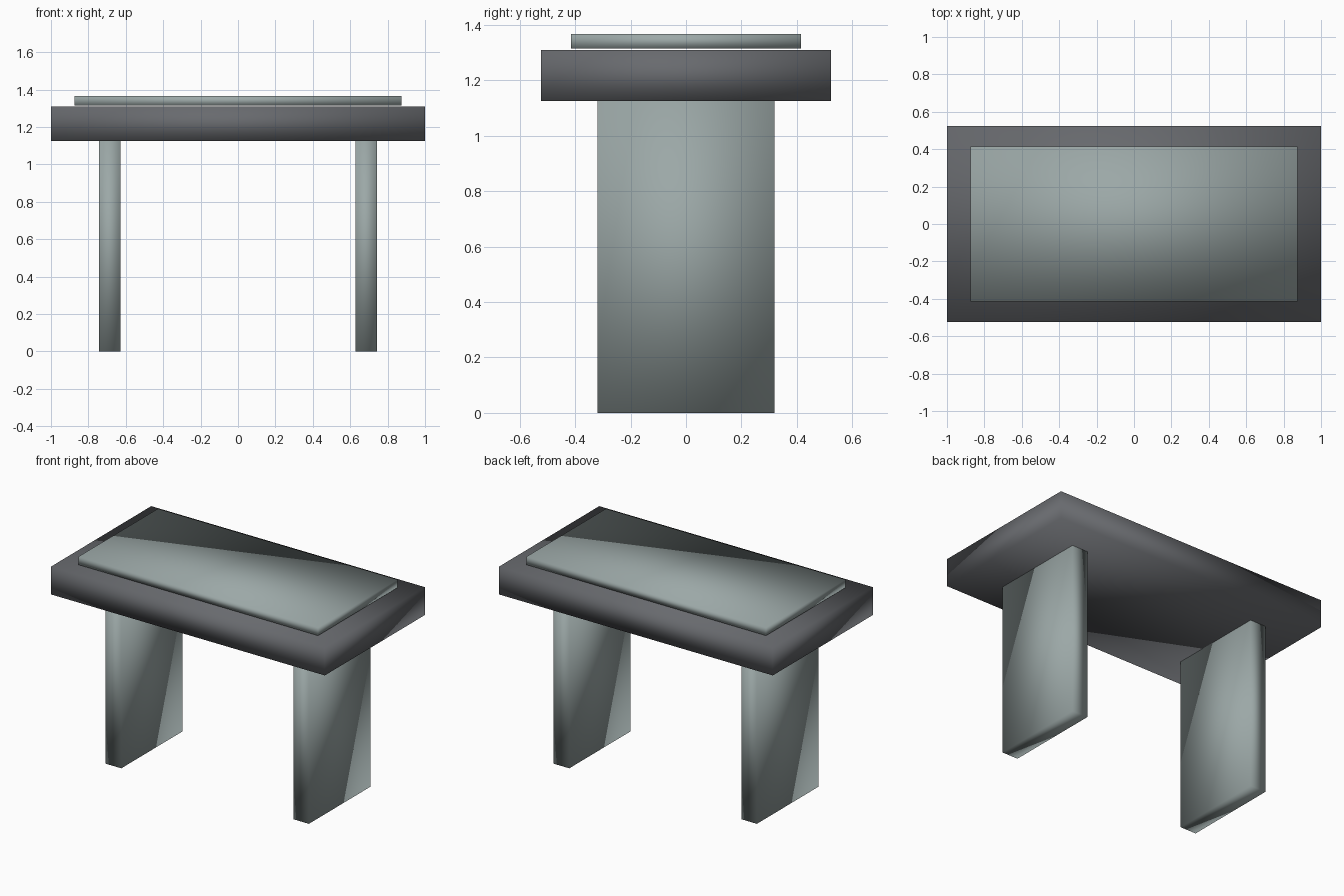
import bpy

default = bpy.data.objects.get("Cube")
if default:
    bpy.data.objects.remove(default, do_unlink=True)


def make_material(name, rgb):
    mat = bpy.data.materials.new(name)
    mat.use_nodes = True
    color = (*rgb, 1.0)
    mat.diffuse_color = color
    bsdf = mat.node_tree.nodes["Principled BSDF"]
    bsdf.inputs["Base Color"].default_value = color
    bsdf.inputs["Roughness"].default_value = 0.7
    return mat


def box(name, x, y, z, mat):
    """Soft-shaded box spanning the given (low, high) ranges."""
    spans = (x, y, z)
    bpy.ops.mesh.primitive_cube_add(size=1, location=[(a + b) / 2 for a, b in spans])
    obj = bpy.context.object
    obj.name = obj.data.name = name
    obj.scale = [b - a for a, b in spans]
    bpy.ops.object.transform_apply(location=False, rotation=False, scale=True)
    bpy.ops.object.shade_smooth()
    obj.data.materials.append(mat)
    return obj


pale_grey = make_material("pale green grey", (0.33, 0.39, 0.385))
dark_grey = make_material("dark grey", (0.138, 0.144, 0.156))

# Thick table top
box("table_top", (-1, 1), (-0.523, 0.523), (1.126, 1.309), dark_grey)

# Thin panel resting just above the top
box("top_panel", (-0.875, 0.875), (-0.415, 0.415), (1.314, 1.367), pale_grey)

# Slab legs, one at each end
for name, side in (("left_leg", 1), ("right_leg", -1)):
    x = sorted((side * 0.628, side * 0.742))
    box(name, x, (-0.32, 0.32), (0, 1.126), pale_grey)
